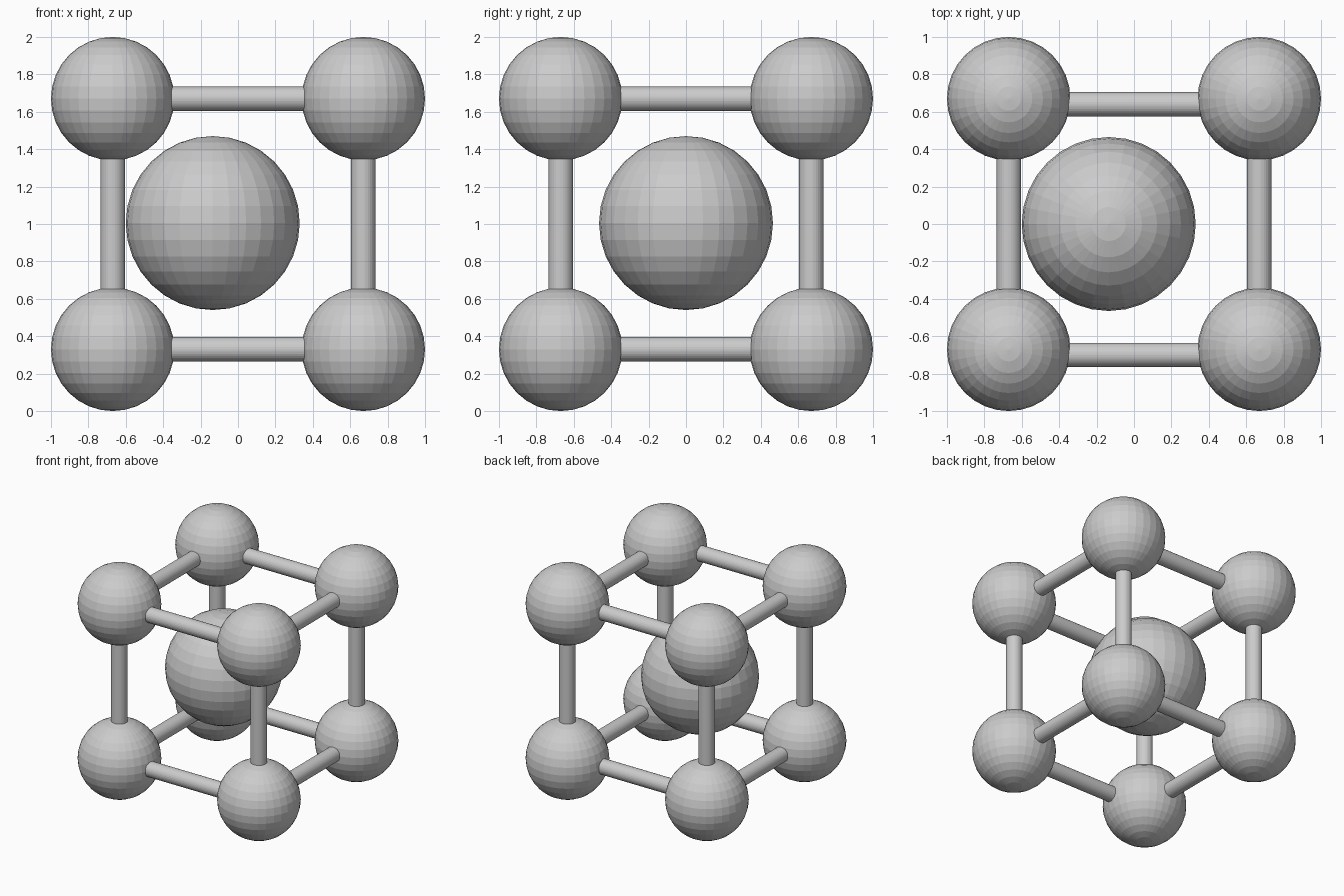
import bpy
from math import pi

if "Cube" in bpy.data.objects:
    bpy.data.objects.remove(bpy.data.objects["Cube"])

C = 0.67          # distance of the corner centres from the cube centre
MID = 1.0         # height of the cube centre
BALL_R, CORE_R, ROD_R = 0.33, 0.465, 0.065
X_ROD_SHIFT = -0.03   # rods running left-right sit slightly forward


def ball(name, loc, radius):
    bpy.ops.mesh.primitive_uv_sphere_add(segments=32, ring_count=16, radius=radius, location=loc)
    bpy.context.object.name = name


def rod(name, loc, rot):
    bpy.ops.mesh.primitive_cylinder_add(vertices=32, radius=ROD_R, depth=2 * C - 0.3,
                                        location=loc, rotation=rot)
    bpy.context.object.name = name


# Corner balls
for x in (-C, C):
    for y in (-C, C):
        for z in (-C, C):
            ball("corner_ball", (x, y, MID + z), BALL_R)

# Edge rods, four in each direction
for a in (-C, C):
    for b in (-C, C):
        rod("rod_x", (0, a + X_ROD_SHIFT, MID + b), (0, pi / 2, 0))
        rod("rod_y", (a, 0, MID + b), (pi / 2, 0, 0))
        rod("rod_z", (a, b, MID), (0, 0, 0))

# Large ball inside, off-centre to the left
ball("core_ball", (-0.135, 0, MID + 0.005), CORE_R)
